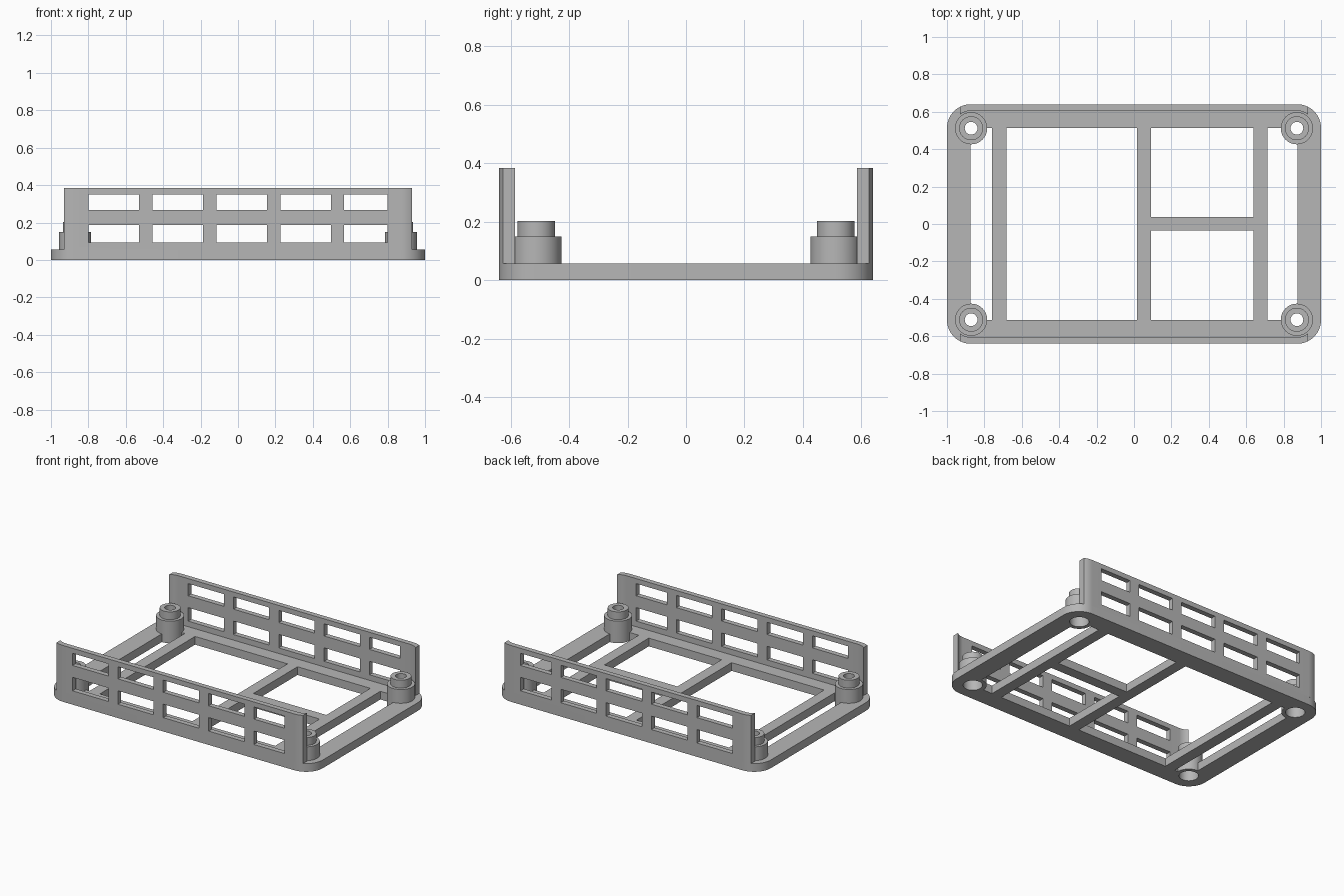
import bpy
import bmesh
from math import acos, cos, sin, pi, radians

if "Cube" in bpy.data.objects:
    bpy.data.objects.remove(bpy.data.objects["Cube"], do_unlink=True)

CX, CY, R = 0.873, 0.513, 0.127      # corner centres and outer radius
FLOOR, POST, PEG, TOP = 0.056, 0.15, 0.203, 0.384
WALL_R, WALL_END = 0.092, 0.93       # inner wall radius, wall half length

grey = bpy.data.materials.new("plain grey")
grey.use_nodes = True
grey.diffuse_color = (0.47, 0.47, 0.47, 1)
grey.node_tree.nodes["Principled BSDF"].inputs["Base Color"].default_value = (0.47, 0.47, 0.47, 1)


def prism(name, outline, z0, z1):
    """Extrude a closed outline between two heights."""
    bm = bmesh.new()
    face = bm.faces.new([bm.verts.new((x, y, z0)) for x, y in outline])
    new = bmesh.ops.extrude_face_region(bm, geom=[face])["geom"]
    bmesh.ops.translate(bm, vec=(0, 0, z1 - z0),
                        verts=[v for v in new if isinstance(v, bmesh.types.BMVert)])
    bmesh.ops.recalc_face_normals(bm, faces=bm.faces)
    mesh = bpy.data.meshes.new(name)
    bm.to_mesh(mesh)
    bm.free()
    mesh.materials.append(grey)
    obj = bpy.data.objects.new(name, mesh)
    bpy.context.collection.objects.link(obj)
    return obj


def arc(cx, cy, r, a0, a1, n):
    return [(cx + r * cos(a0 + (a1 - a0) * i / n), cy + r * sin(a0 + (a1 - a0) * i / n))
            for i in range(n + 1)]


def cylinder(name, x, y, r, z0, z1):
    return prism(name, arc(x, y, r, 0, 2 * pi, 48)[:-1], z0, z1)


def box(name, x0, x1, y0, y1, z0, z1):
    return prism(name, [(x0, y0), (x1, y0), (x1, y1), (x0, y1)], z0, z1)


def combine(obj, tool, operation):
    """Boolean the tool into the object, then discard the tool."""
    mod = obj.modifiers.new("combine", "BOOLEAN")
    mod.operation, mod.object, mod.solver = operation, tool, "EXACT"
    activate(obj)
    bpy.ops.object.modifier_apply(modifier=mod.name)
    bpy.data.objects.remove(tool, do_unlink=True)


def activate(obj):
    bpy.ops.object.select_all(action="DESELECT")
    obj.select_set(True)
    bpy.context.view_layer.objects.active = obj


# Rounded base plate
outline = []
for i, (sx, sy) in enumerate([(1, 1), (-1, 1), (-1, -1), (1, -1)]):
    outline += arc(sx * CX, sy * CY, R, i * pi / 2, (i + 1) * pi / 2, 14)
base = prism("base_frame", outline, 0, FLOOR)

# Openings that leave the rails and cross bars
openings = [(-CX, -0.76, -CY, CY), (-0.683, 0.015, -CY, CY), (0.715, CX, -CY, CY),
            (0.09, 0.64, -CY, -0.035), (0.09, 0.64, 0.037, CY)]
for o in openings:
    combine(base, box("opening_cutter", *o, -0.1, 0.2), "DIFFERENCE")

# Stepped corner posts with a hole and a wider bore beneath
corners = [(sx * 0.871, sy * 0.512) for sx in (-1, 1) for sy in (-1, 1)]
for x, y in corners:
    combine(base, cylinder("post", x, y, 0.086, 0, POST), "UNION")
    combine(base, cylinder("peg", x, y, 0.064, POST - 0.04, PEG), "UNION")
    combine(base, cylinder("hole_cutter", x, y, 0.034, -0.1, 0.4), "DIFFERENCE")
    combine(base, cylinder("bore_cutter", x, y, 0.06, -0.1, 0.1), "DIFFERENCE")

# Long walls with curled ends and two rows of windows
outer = acos((WALL_END - CX) / R)
inner = acos((WALL_END - CX) / WALL_R)
half = arc(CX, CY, WALL_R, inner, pi / 2, 8)[::-1] + arc(CX, CY, R, outer, pi / 2, 8)
profile = half + [(-x, y) for x, y in reversed(half)]
walls = []
for name, side in (("front_wall", -1), ("back_wall", 1)):
    wall = prism(name, [(x, side * y) for x, y in profile], FLOOR, TOP)
    for z0, z1 in ((0.094, 0.186), (0.267, 0.35)):
        for i in range(5):
            x = -0.8 + i * 0.342
            ys = sorted((side * 0.5, side * 0.7))
            combine(wall, box("window_cutter", x, min(x + 0.27, 0.8), *ys, z0, z1), "DIFFERENCE")
    walls.append(wall)

for obj in [base] + walls:
    activate(obj)
    bpy.ops.object.shade_smooth_by_angle(angle=radians(30))
